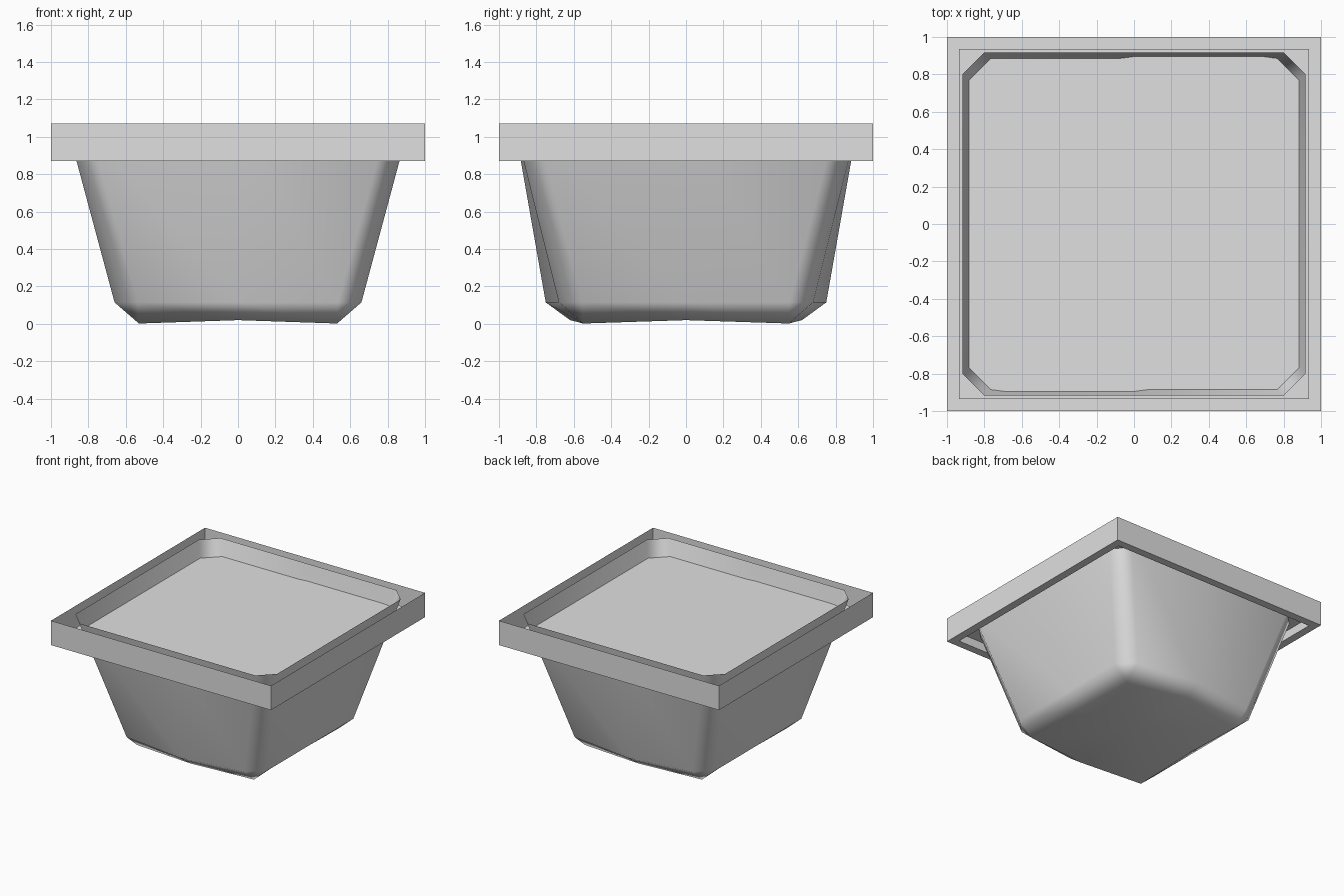
import bpy, bmesh, math

cube = bpy.data.objects.get("Cube")
if cube:
    bpy.data.objects.remove(cube, do_unlink=True)

grey = bpy.data.materials.new("plain grey")
grey.use_nodes = True
colour = (0.745, 0.745, 0.745, 1)
grey.diffuse_color = colour
grey.node_tree.nodes["Principled BSDF"].inputs["Base Color"].default_value = colour


def loft(name, rings, centre=None, cap=False, smooth=0):
    """Join rings of points with triangles, closing the last ring if asked."""
    bm = bmesh.new()
    loops = [[bm.verts.new(p) for p in ring] for ring in rings]
    n = len(loops[0])
    for a, b in zip(loops, loops[1:]):
        for i in range(n):
            j = (i + 1) % n
            bm.faces.new((a[i], a[j], b[j]))
            bm.faces.new((a[i], b[j], b[i]))
    if centre:
        c = bm.verts.new(centre)
        for i in range(n):
            bm.faces.new((loops[-1][i], loops[-1][(i + 1) % n], c))
    if cap:
        bm.faces.new(loops[-1])
    bmesh.ops.remove_doubles(bm, verts=bm.verts, dist=0.0001)
    bmesh.ops.recalc_face_normals(bm, faces=bm.faces)
    # Outside of the open shell must face away from the middle
    bm.faces.ensure_lookup_table()
    f = bm.faces[0]
    if f.normal.dot(f.calc_center_median()) < 0:
        bmesh.ops.reverse_faces(bm, faces=bm.faces)
    mesh = bpy.data.meshes.new(name)
    bm.to_mesh(mesh)
    bm.free()
    mesh.materials.append(grey)
    obj = bpy.data.objects.new(name, mesh)
    bpy.context.collection.objects.link(obj)
    if smooth:
        bpy.ops.object.select_all(action='DESELECT')
        obj.select_set(True)
        bpy.context.view_layer.objects.active = obj
        bpy.ops.object.shade_smooth_by_angle(angle=math.radians(smooth))
        # Large faces stay evenly shaded, the cut corners blend
        weighted = obj.modifiers.new("weighted_normals", 'WEIGHTED_NORMAL')
        weighted.keep_sharp = True


def square(r, z):
    return [(r, -r, z), (r, r, z), (-r, r, z), (-r, -r, z)]


def cut_square(x, y, cut, z, rise=0, bulge=0):
    """Square with cut corners and a point halfway along each side."""
    half = [(x, 0, z + rise), (x, y - cut, z), (x - cut, y, z),
            (0, y + bulge, z + rise), (cut - x, y, z), (-x, y - cut, z)]
    return half + [(-px, -py, pz) for px, py, pz in half]


# Thin square frame with a bottom lip
loft("frame", [square(1, 1.07), square(1, 0.87), square(0.935, 0.87),
               square(0.935, 0.94)])

# Flat filling surface, slightly wider than the bowl
loft("fill_surface", [square(0.935, 0.94)], cap=True)

# Tapered bowl with cut corners, bowed front and back, and a raised base
loft("bowl", [cut_square(0.917, 0.918, 0.117, 1.07),
              cut_square(0.66, 0.68, 0.125, 0.115, bulge=0.07),
              cut_square(0.53, 0.55, 0, 0.002, rise=0.018, bulge=0.07)],
     centre=(0, 0, 0.025), smooth=50)
